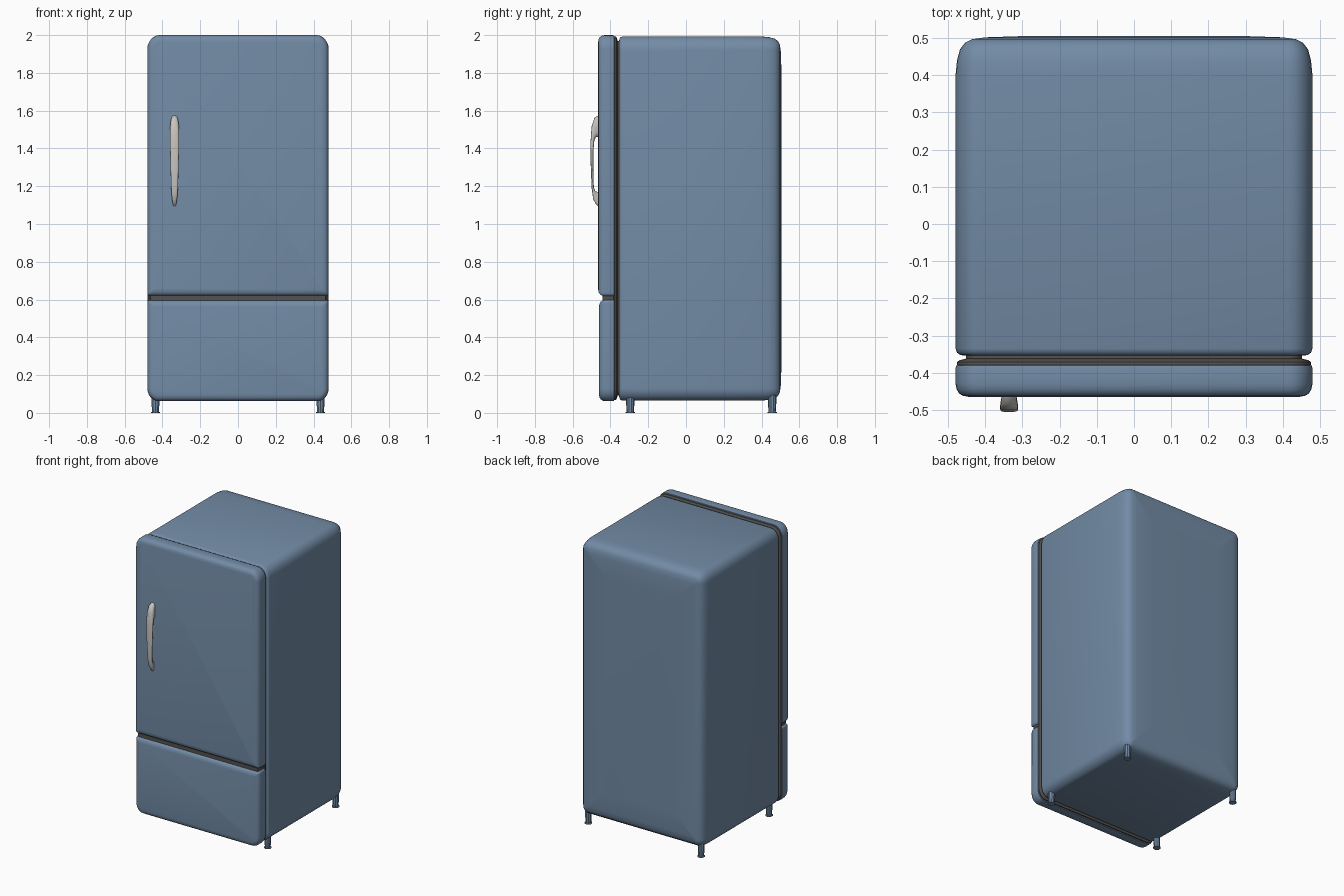
import bpy, bmesh, math

if "Cube" in bpy.data.objects:
    bpy.data.objects.remove(bpy.data.objects["Cube"])


def material(name, color):
    m = bpy.data.materials.new(name)
    m.diffuse_color = (*color, 1)
    m.use_nodes = True
    m.node_tree.nodes["Principled BSDF"].inputs["Base Color"].default_value = m.diffuse_color
    return m


BLUE = material("blue_enamel", (0.17, 0.26, 0.38))
DARK = material("dark_rubber", (0.09, 0.085, 0.08))
METAL = material("pale_metal", (0.58, 0.56, 0.53))


def loft(name, rings, mat, angle=45):
    """Skin a list of equal-length closed rings and cap both ends."""
    bm = bmesh.new()
    loops = [[bm.verts.new(p) for p in r] for r in rings]
    n = len(loops[0])
    for a, b in zip(loops, loops[1:]):
        for i in range(n):
            j = (i + 1) % n
            bm.faces.new((a[i], a[j], b[j], b[i]))
    bm.faces.new(loops[0])
    bm.faces.new(loops[-1])
    bmesh.ops.recalc_face_normals(bm, faces=bm.faces)
    me = bpy.data.meshes.new(name)
    bm.to_mesh(me)
    bm.free()
    me.materials.append(mat)
    ob = bpy.data.objects.new(name, me)
    bpy.context.collection.objects.link(ob)
    bpy.ops.object.select_all(action='DESELECT')
    ob.select_set(True)
    bpy.context.view_layer.objects.active = ob
    bpy.ops.object.shade_smooth_by_angle(angle=math.radians(angle))
    return ob


def outline(y, inset, hw, z0, z1, r_top, r_bot, seg=6):
    """Rounded rectangle in the XZ plane; corners are a little taller than wide."""
    hw, z0, z1 = hw - inset, z0 + inset, z1 - inset
    pts = []
    for k, (sx, top) in enumerate([(1, 1), (-1, 1), (-1, 0), (1, 0)]):
        r = max((r_top if top else r_bot) - inset, 0.008)
        rz = r * 1.15
        cx, cz = sx * (hw - r), (z1 - rz if top else z0 + rz)
        for i in range(seg + 1):
            a = math.pi / 2 * (k + i / seg)
            pts.append((cx + r * math.cos(a), y, cz + rz * math.sin(a)))
    return pts


def panel(name, steps, mat, hw, z0, z1, r_top, r_bot):
    return loft(name, [outline(y, i, hw, z0, z1, r_top, r_bot) for y, i in steps], mat)


# cabinet with soft, slightly domed back
panel("cabinet", [(-0.354, 0.022), (-0.352, 0.012), (-0.346, 0.004), (-0.335, 0),
                  (0.40, 0), (0.44, 0.004), (0.47, 0.012), (0.488, 0.026),
                  (0.497, 0.045), (0.502, 0.08), (0.506, 0.2)],
      BLUE, 0.48, 0.065, 1.993, 0.065, 0.06)

# door seal: groove behind, lip against the doors
panel("door_seal", [(-0.345, 0.028), (-0.362, 0.028), (-0.366, 0.012),
                    (-0.371, 0.004), (-0.379, 0.004), (-0.384, 0.014)],
      DARK, 0.48, 0.065, 1.997, 0.065, 0.06)

# rounded upper and lower doors
door = [(-0.379, 0.008), (-0.381, 0.002), (-0.388, 0), (-0.43, 0), (-0.445, 0.003),
        (-0.456, 0.010), (-0.462, 0.020), (-0.465, 0.036)]
panel("upper_door", door, BLUE, 0.48, 0.618, 2.0, 0.065, 0.016)
panel("lower_door", [(y + 0.004 if y < -0.44 else y, i) for y, i in door],
      BLUE, 0.48, 0.062, 0.598, 0.016, 0.06)

# strip filling the gap between the doors
panel("door_gap_strip", [(-0.375, 0), (-0.435, 0), (-0.443, 0.005)],
      DARK, 0.468, 0.585, 0.632, 0.01, 0.01)

# handle: outer (y, z), inner (y, z), half width for each section
sections = [(-0.458, 1.578, -0.458, 1.462, 0.019),
            (-0.484, 1.564, -0.476, 1.460, 0.023),
            (-0.500, 1.515, -0.485, 1.445, 0.0245),
            (-0.506, 1.425, -0.489, 1.400, 0.024),
            (-0.504, 1.290, -0.491, 1.285, 0.021),
            (-0.499, 1.185, -0.488, 1.195, 0.018),
            (-0.491, 1.130, -0.480, 1.174, 0.015),
            (-0.475, 1.102, -0.470, 1.170, 0.012),
            (-0.458, 1.088, -0.458, 1.169, 0.010)]
rings = []
for oy, oz, iy, iz, w in sections:
    ring = []
    for i in range(16):
        a = 2 * math.pi * i / 16
        c, s = [math.copysign(abs(v) ** 0.7, v) for v in (math.cos(a), math.sin(a))]
        t = (1 + s) / 2
        ring.append((-0.336 + w * c, iy + (oy - iy) * t, iz + (oz - iz) * t))
    rings.append(ring)
loft("handle", rings, METAL, 60)

# four short legs with thin foot pads
for x, sx in ((0.437, "right"), (-0.437, "left")):
    for y, sy in ((-0.295, "front"), (0.456, "back")):
        prof = [(0, 0.025), (0.004, 0.025), (0.006, 0.019), (0.05, 0.022), (0.11, 0.022)]
        loft(f"{sy}_{sx}_leg",
             [[(x + r * math.cos(math.tau * (i + .5) / 10),
                y + r * math.sin(math.tau * (i + .5) / 10), z) for i in range(10)]
              for z, r in prof], BLUE, 30)
